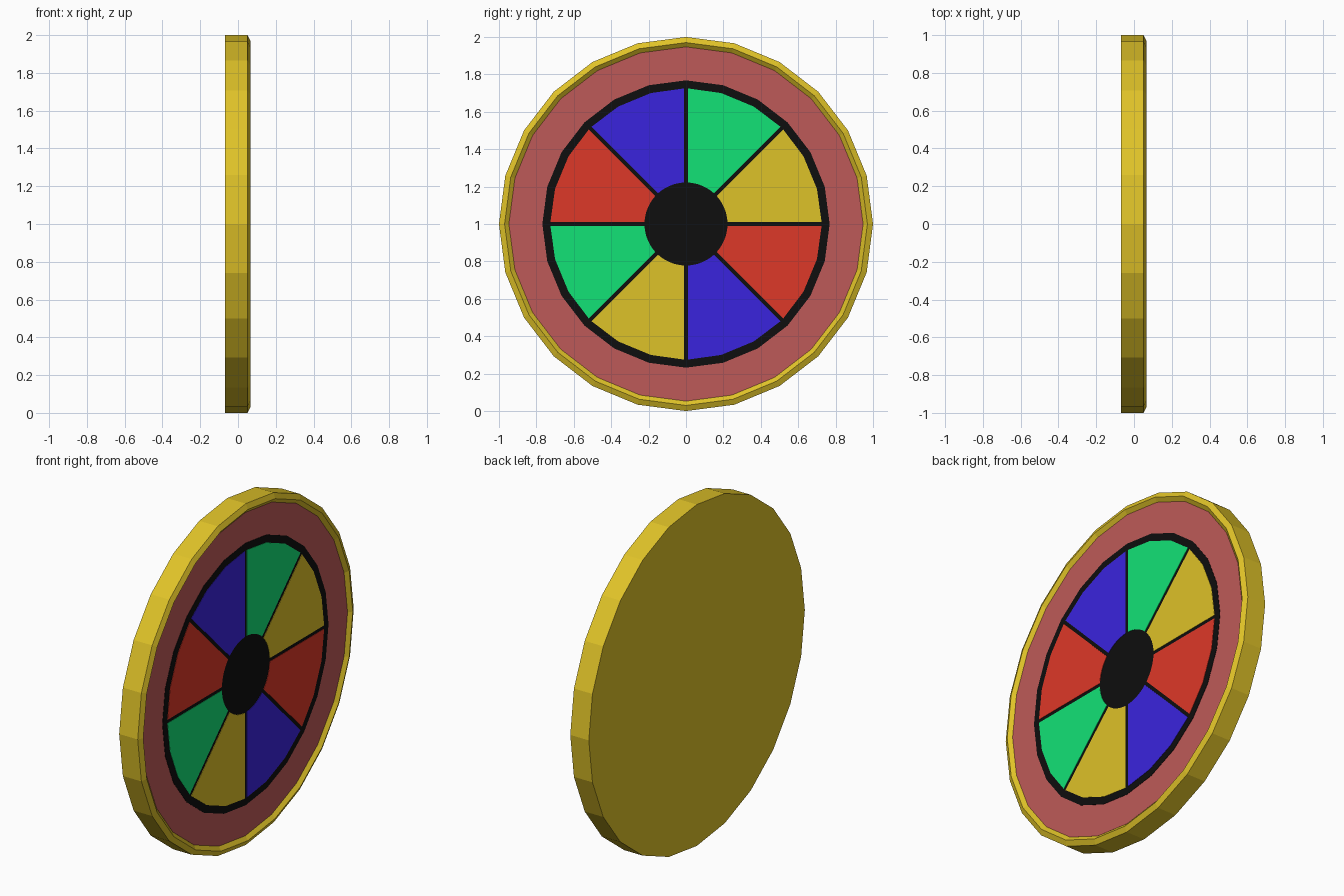
import bpy, bmesh, math

if "Cube" in bpy.data.objects:
    bpy.data.objects.remove(bpy.data.objects["Cube"])

SIDES = 24
FLOOR = 0.045          # x of the recessed face


def mat(name, rgb):
    m = bpy.data.materials.new(name)
    lin = [((c / 255 + 0.055) / 1.055) ** 2.4 if c > 10 else c / 255 / 12.92 for c in rgb]
    m.diffuse_color = (*lin, 1)
    m.use_nodes = True
    m.node_tree.nodes["Principled BSDF"].inputs["Base Color"].default_value = m.diffuse_color
    return m


gold = mat("gold", (224, 195, 40))
pink = mat("dusty_pink", (190, 90, 88))
black = mat("black", (14, 14, 14))
green = mat("green", (18, 226, 118))
red = mat("red", (222, 56, 40))
blue = mat("blue", (58, 36, 222))
yellow = mat("yellow", (222, 194, 40))


def point(x, r, a):
    # angle measured clockwise from the top, seen from +x
    return (x, r * math.sin(a), 1 + r * math.cos(a))


def finish(name, bm, material):
    bmesh.ops.recalc_face_normals(bm, faces=bm.faces)
    me = bpy.data.meshes.new(name)
    bm.to_mesh(me)
    bm.free()
    me.materials.append(material)
    ob = bpy.data.objects.new(name, me)
    bpy.context.collection.objects.link(ob)
    return ob


def lathe(name, profile, material, sides=SIDES):
    # closed solid turned around the x axis; profile is (x, r), capped at both ends
    bm = bmesh.new()
    rings = [[bm.verts.new(point(x, r, 2 * math.pi * i / sides)) for i in range(sides)]
             for x, r in profile]
    for a, b in zip(rings, rings[1:]):
        for i in range(sides):
            j = (i + 1) % sides
            bm.faces.new((a[i], a[j], b[j], b[i]))
    bm.faces.new(rings[0])
    bm.faces.new(rings[-1])
    return finish(name, bm, material)


def wedge(name, start, material, r_in=0.222, r_out=0.725, gap=0.01):
    # thin sector plate between two spokes
    def arc(r, n):
        trim = math.asin(gap / r)
        steps = [start + math.radians(45) * k / n for k in range(n + 1)]
        steps[0] += trim
        steps[-1] -= trim
        return [(r, a) for a in steps]
    outline = arc(r_out, 3) + arc(r_in, 6)[::-1]
    bm = bmesh.new()
    lo = [bm.verts.new(point(FLOOR + 0.003, r, a)) for r, a in outline]
    hi = [bm.verts.new(point(FLOOR + 0.006, r, a)) for r, a in outline]
    bm.faces.new(lo)
    bm.faces.new(hi)
    for i in range(len(lo)):
        j = (i + 1) % len(lo)
        bm.faces.new((lo[i], lo[j], hi[j], hi[i]))
    return finish(name, bm, material)


# Gold body with bevelled raised rim and shallow recess
lathe("wheel_body", [(-0.07, 1.0), (0.05, 1.0), (0.065, 0.97), (FLOOR, 0.945)], gold)
# Pink face and black backing that shows as ring, spokes and hub
lathe("face_plate", [(FLOOR - 0.003, 0.947), (FLOOR + 0.002, 0.947)], pink)
lathe("black_backing", [(FLOOR, 0.768), (FLOOR + 0.004, 0.768)], black)
# Eight coloured segments, clockwise from the top
for i, m in enumerate([green, yellow, red, blue, yellow, green, red, blue]):
    wedge(f"segment_{i + 1}", math.radians(45 * i), m)
